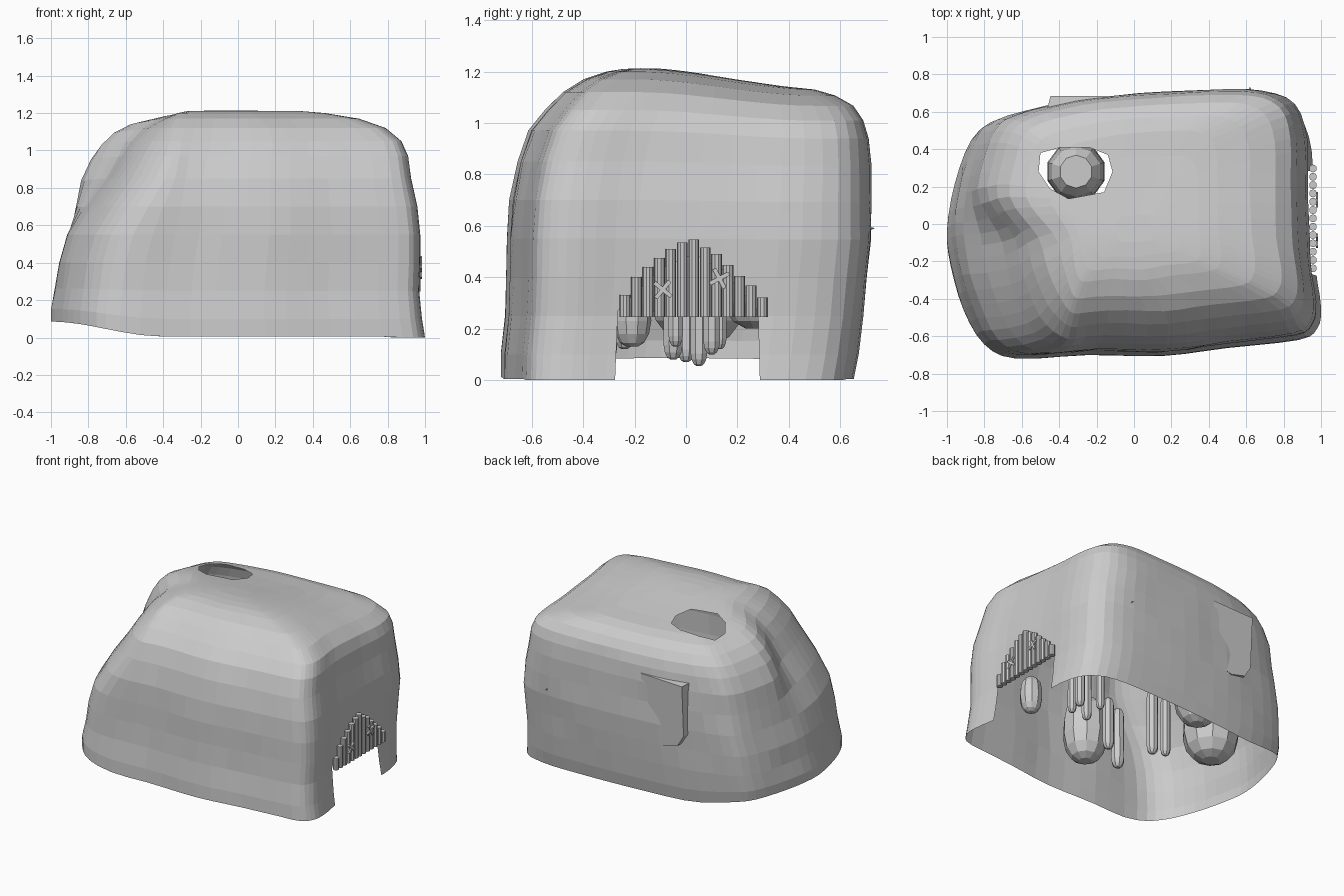
import bpy, bmesh, math
from mathutils import Vector, noise

if "Cube" in bpy.data.objects:
    bpy.data.objects.remove(bpy.data.objects["Cube"])


def ramp(v, a, b):
    t = max(0.0, min(1.0, (v - a) / (b - a)))
    return t * t * (3 - 2 * t)


def finish(name, bm):
    bmesh.ops.recalc_face_normals(bm, faces=bm.faces)
    me = bpy.data.meshes.new(name)
    bm.to_mesh(me)
    bm.free()
    ob = bpy.data.objects.new(name, me)
    bpy.context.collection.objects.link(ob)
    return ob


def loft(bm, rings):
    rows = [[bm.verts.new(p) for p in r] for r in rings]
    n = len(rows[0])
    for a, b in zip(rows, rows[1:]):
        for i in range(n):
            bm.faces.new((a[i], a[(i + 1) % n], b[(i + 1) % n], b[i]))
    return rows


def cut_opening(bm, pts, u, v, near):
    """Cut a convex opening (polygon in axes u, v) from the faces chosen by near."""
    cu = sum(p[0] for p in pts) / len(pts)
    cv = sum(p[1] for p in pts) / len(pts)
    planes = []
    for (a, b), (c, d) in zip(pts, pts[1:] + pts[:1]):
        co, no = Vector((0, 0, 0)), Vector((0, 0, 0))
        co[u], co[v] = a, b
        no[u], no[v] = d - b, a - c
        if (cu - a) * no[u] + (cv - b) * no[v] > 0:
            no = -no
        planes.append((co, no.normalized()))
        fs = [f for f in bm.faces if near(f.calc_center_median())]
        geom = list({e for f in fs for e in f.edges} | {w for f in fs for w in f.verts}) + fs
        bmesh.ops.bisect_plane(bm, geom=geom, plane_co=co, plane_no=no, dist=1e-5)
    gone = [f for f in bm.faces if near(f.calc_center_median()) and
            all((f.calc_center_median() - co).dot(no) < 0 for co, no in planes)]
    bmesh.ops.delete(bm, geom=gone, context='FACES')


# Plan outline, resampled with a smooth spline
plan = [(-1, 0), (-.98, -.2), (-.91, -.45), (-.8, -.64), (-.63, -.72), (-.25, -.70),
        (.15, -.705), (.5, -.66), (.88, -.615), (.98, -.55), (1, -.43), (.97, -.2),
        (.955, .15), (.95, .45), (.88, .64), (.7, .715), (.4, .72), (0, .7),
        (-.4, .66), (-.74, .58), (-.87, .49), (-.96, .25)]
outline = []
for i in range(len(plan)):
    p0, p1, p2, p3 = [Vector(plan[(i + k) % len(plan)]) for k in (-1, 0, 1, 2)]
    for t in (0, 1 / 3, 2 / 3):
        outline.append(.5 * (2 * p1 + (p2 - p0) * t + (2 * p0 - 5 * p1 + 4 * p2 - p3) * t * t
                             + (3 * p1 - p0 - 3 * p2 + p3) * t ** 3))

# Heights with left, right, front and back extents
levels = [(0, -1, 1, -.72, .65), (.1, -1, .985, -.72, .67), (.25, -.98, .97, -.705, .69),
          (.4, -.96, .975, -.7, .705), (.55, -.92, .975, -.7, .72), (.7, -.89, .96, -.69, .72),
          (.85, -.86, .93, -.66, .72), (.97, -.81, .91, -.615, .71), (1.05, -.76, .88, -.55, .69),
          (1.12, -.69, .79, -.48, .65), (1.17, -.6, .65, -.4, .58), (1.2, -.47, .47, -.31, .5),
          (1.21, -.36, .36, -.25, .37), (1.213, -.24, .24, -.18, .2), (1.215, -.1, .1, -.1, .05)]
rings = []
for z, x0, x1, y0, y1 in levels:
    ring = []
    for p in outline:
        x = (x0 + x1) / 2 + p.x * (x1 - x0) / 2
        y = (y0 + y1) / 2 + p.y / .72 * (y1 - y0) / 2
        # lumps, recessed front left shoulder, sloping roof, raised left rim
        k = noise.noise(Vector((x, y, z)) * 3.2) * .018 * ramp(z, 0, .25)
        r = Vector((x, y)).normalized()
        px = x - r.x * abs(k) * .8
        py = y - r.y * abs(k) * .8
        px += .17 * ramp(-y, -.2, .12) * ramp(z, .5, .95) * ramp(-x, .2, .6)
        pz = z - .07 * ramp(y, -.2, .5) * (z / 1.2) ** 4
        pz += .08 * ramp(-x, .4, 1) * max(0, 1 - z / .3) + .005 * (z < .01 and x < .8)
        ring.append((px, py, pz))
    rings.append(ring)
bm = bmesh.new()
rows = loft(bm, rings)
bm.faces.new(rows[-1])

# Doorway on the right and skylight in the roof
door = [(-.28, -.1), (-.265, .27), (-.1, .43), (.03, .49), (.14, .43), (.28, .27), (.29, -.1)]
cut_opening(bm, door, 1, 2, lambda c: c.x > .8 and abs(c.y) < .45 and c.z < .65)
sky = [(-.5, .38), (-.39, .41), (-.24, .41), (-.14, .37), (-.115, .28), (-.16, .17),
       (-.35, .135), (-.45, .19), (-.51, .28)]
cut_opening(bm, sky, 0, 1, lambda c: c.z > .95 and -.75 < c.x < .1 and -.05 < c.y < .6)
finish("cave_shell", bm)

# Row of upright logs over the doorway
tops = [.33, .40, .44, .475, .51, .535, .547, .515, .49, .447, .405, .367, .322]
for i, top in enumerate(tops):
    bpy.ops.mesh.primitive_cylinder_add(vertices=10, radius=.021, depth=top - .245,
                                        location=(.957, -.237 + .0445 * i, (top + .245) / 2))
    bpy.context.object.name = f"door_log_{i}"

# Crossed lashings on the logs
for n, (y, z, turn) in enumerate([(-.09, .352, .1), (.13, .395, -.3)]):
    for s in (-1, 1):
        bpy.ops.mesh.primitive_cube_add(size=1, location=(.979, y, z),
                                        rotation=(turn + s * math.pi / 4, 0, 0))
        bpy.context.object.scale = (.012, .085, .016)
        bpy.context.object.name = f"lashing_{n}_{s}"


# Rounded hanging stones inside
def stone(name, x, y, bottom, top, r, sides=8):
    h = top - bottom
    cap = min(r * 1.4, h * .4)
    prof = [(.3, 0), (.62, cap * .15), (.88, cap * .5), (1, cap), (.97, h - cap * .8),
            (.85, h - cap * .3), (.55, h)]
    b = bmesh.new()
    rs = [[(x + r * f * math.cos(2 * math.pi * (j + .5) / sides),
            y + r * f * math.sin(2 * math.pi * (j + .5) / sides), bottom + dz)
           for j in range(sides)] for f, dz in prof]
    rw = loft(b, rs)
    b.faces.new(rw[0])
    b.faces.new(rw[-1])
    finish(name, b)


for i, s in enumerate([(.71, -.21, .13, .38, .075), (0, -.5, .15, .6, .15),
                       (-.62, .05, .14, .6, .19), (-.31, .28, .2, .7, .16)]):
    stone(f"thick_stone_{i}", *s, sides=10)
for i, s in enumerate([(.55, .1, .1, .5, .035), (.45, .05, .055, .5, .035),
                       (.4, .13, .12, .5, .03), (-.12, -.31, .06, .5, .045),
                       (.02, -.24, .12, .5, .04), (-.2, -.05, .08, .55, .04),
                       (-.27, .0, .07, .5, .035), (.5, -.04, .13, .5, .03)]):
    stone(f"thin_stone_{i}", *s)

# Slab set in the back wall, rounded along its lower edge
bm = bmesh.new()
prof = [(-.47, .89), (-.13, .9), (-.13, .52), (-.19, .44), (-.3, .41), (-.42, .44), (-.47, .52)]
loft_rows = loft(bm, [[(x, .59, z) for x, z in prof],
                      [(x * .97 + .01, .685 - .02 * (z < .6), z - .01) for x, z in prof]])
bm.faces.new(loft_rows[0])
bm.faces.new(loft_rows[1])
finish("back_slab", bm)

# Small stone chip on the back wall
bpy.ops.mesh.primitive_cone_add(vertices=4, radius1=.035, radius2=0, depth=.09,
                                location=(.62, .69, .59), rotation=(-math.pi / 2, 0, 0))
bpy.context.object.name = "back_chip"
